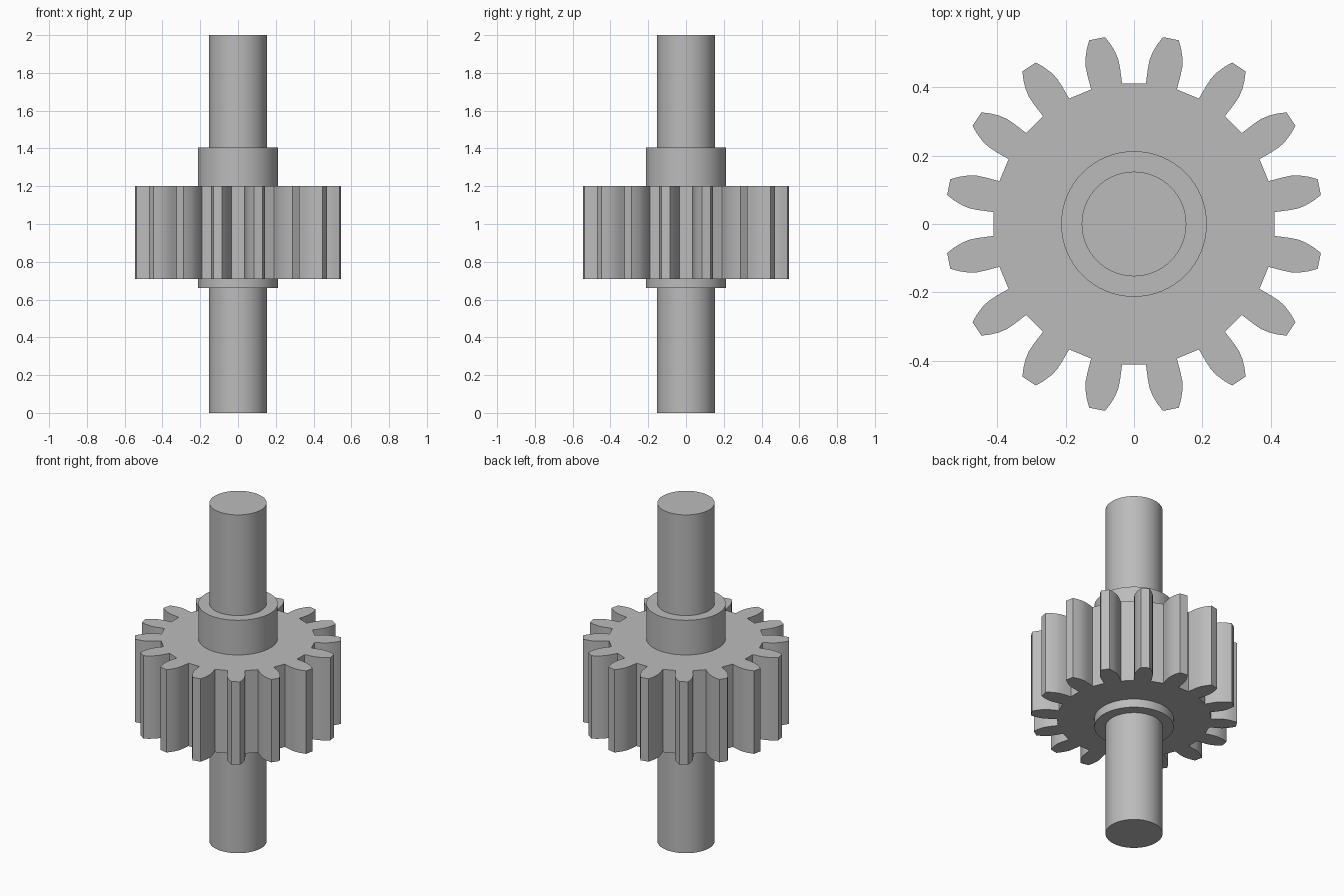
import bpy, bmesh, math

if "Cube" in bpy.data.objects:
    bpy.data.objects.remove(bpy.data.objects["Cube"])

steel = bpy.data.materials.new("steel_grey")
steel.diffuse_color = (0.5, 0.5, 0.5, 1)
steel.use_nodes = True
steel.node_tree.nodes["Principled BSDF"].inputs["Base Color"].default_value = steel.diffuse_color


def extrude_profile(name, points, z0, z1):
    """Closed 2D outline extruded from z0 to z1."""
    bm = bmesh.new()
    face = bm.faces.new([bm.verts.new((x, y, z0)) for x, y in points])
    top = bmesh.ops.extrude_face_region(bm, geom=[face])["geom"]
    verts = [v for v in top if isinstance(v, bmesh.types.BMVert)]
    bmesh.ops.translate(bm, verts=verts, vec=(0, 0, z1 - z0))
    bmesh.ops.recalc_face_normals(bm, faces=bm.faces)
    mesh = bpy.data.meshes.new(name)
    bm.to_mesh(mesh)
    bm.free()
    obj = bpy.data.objects.new(name, mesh)
    bpy.context.collection.objects.link(obj)
    finish(obj)


def cylinder(name, radius, z0, z1):
    bpy.ops.mesh.primitive_cylinder_add(vertices=64, radius=radius, depth=z1 - z0,
                                        location=(0, 0, (z0 + z1) / 2))
    obj = bpy.context.object
    obj.name = name
    finish(obj)


def finish(obj):
    obj.data.materials.append(steel)
    bpy.ops.object.select_all(action='DESELECT')
    obj.select_set(True)
    bpy.context.view_layer.objects.active = obj
    bpy.ops.object.shade_smooth_by_angle(angle=math.radians(25))


# Gear: one tooth flank as (radius, half width), mirrored and repeated
TEETH = 16
flank = [(0.413, 0.046), (0.455, 0.0488), (0.482, 0.049), (0.505, 0.0445),
         (0.53, 0.0355), (0.553, 0.0235)]
tooth = [(r, -w) for r, w in flank] + [(r, w) for r, w in reversed(flank)]
outline = []
for i in range(TEETH):
    a = 2 * math.pi * (i + 0.5) / TEETH
    for r, w in tooth:
        t = a + math.asin(w / r)
        outline.append((r * math.cos(t), r * math.sin(t)))
extrude_profile("gear", outline, 0.71, 1.20)

# Collar and shaft through the gear
cylinder("collar", 0.213, 0.66, 1.405)
cylinder("shaft", 0.153, 0.0, 2.0)
